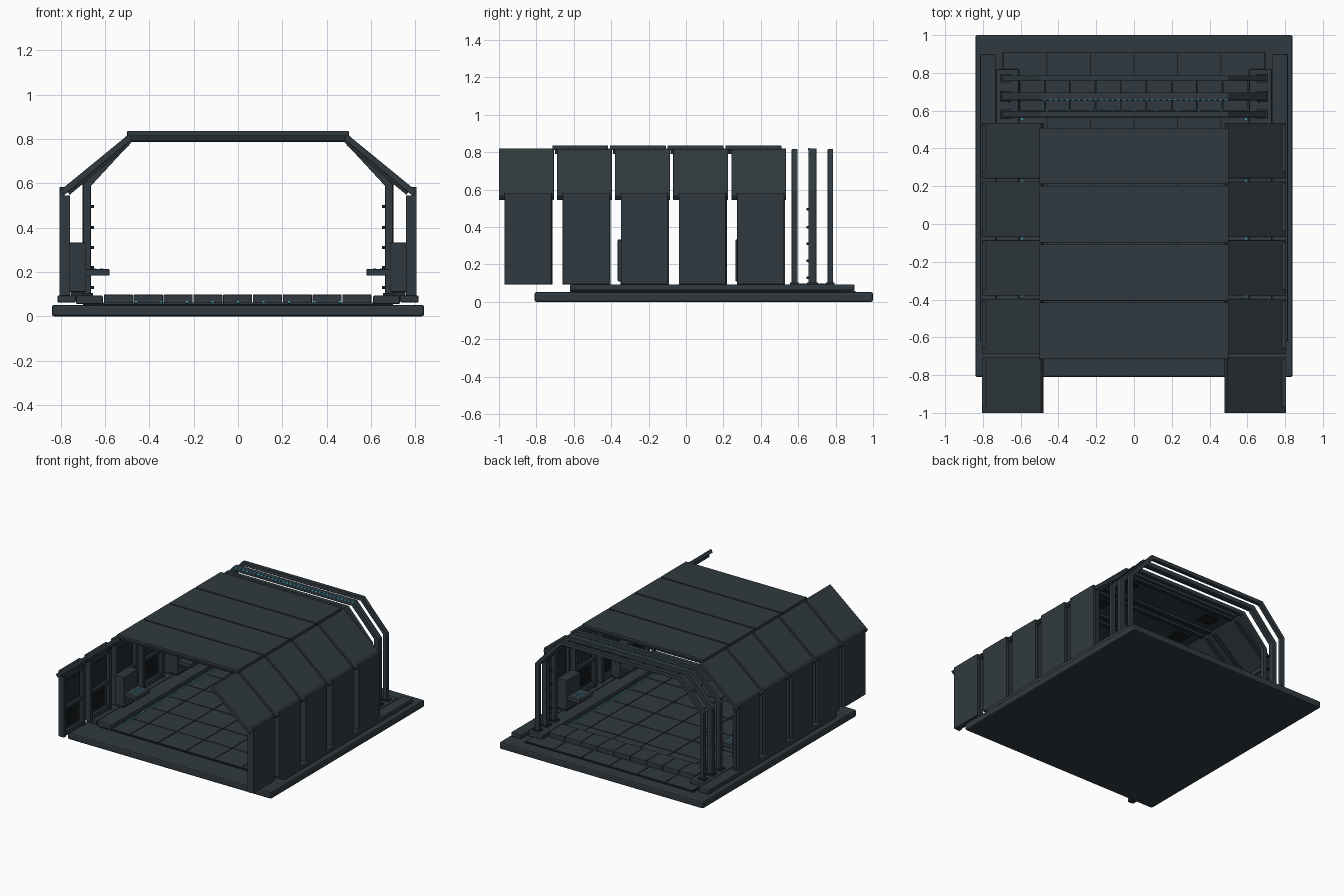
import bpy, bmesh
from mathutils import Vector

cube = bpy.data.objects.get("Cube")
if cube:
    bpy.data.objects.remove(cube, do_unlink=True)


def material(name, rgb):
    m = bpy.data.materials.new(name)
    m.use_nodes = True
    m.diffuse_color = (*rgb, 1)
    m.node_tree.nodes["Principled BSDF"].inputs["Base Color"].default_value = (*rgb, 1)
    return m


SLATE = material("slate metal", (0.030, 0.042, 0.050))
TRIM = material("dark trim", (0.018, 0.025, 0.030))
SEAM = material("black seam", (0.010, 0.013, 0.016))
CYAN = material("cyan light", (0.05, 0.45, 0.60))


def finish(name, bm, mat, bevel=0.0):
    bmesh.ops.recalc_face_normals(bm, faces=bm.faces)
    mesh = bpy.data.meshes.new(name)
    bm.to_mesh(mesh)
    bm.free()
    mesh.materials.append(mat)
    ob = bpy.data.objects.new(name, mesh)
    bpy.context.collection.objects.link(ob)
    if bevel:
        mod = ob.modifiers.new("edge", "BEVEL")
        mod.width = bevel
        mod.segments = 2
    return ob


def boxes(name, spans, mat, bevel=0.0):
    """One object of boxes, each given as (x0, x1, y0, y1, z0, z1)."""
    bm = bmesh.new()
    for x0, x1, y0, y1, z0, z1 in spans:
        verts = bmesh.ops.create_cube(bm, size=1)["verts"]
        bmesh.ops.scale(bm, vec=(x1 - x0, y1 - y0, z1 - z0), verts=verts)
        mid = Vector((x0 + x1, y0 + y1, z0 + z1)) / 2
        bmesh.ops.translate(bm, vec=mid, verts=verts)
    return finish(name, bm, mat, bevel)


def both(name, spans, mat, bevel=0.0):
    """Left-hand boxes and their mirror images."""
    boxes("left_" + name, spans, mat, bevel)
    boxes("right_" + name, [(-b, -a, *rest) for a, b, *rest in spans], mat, bevel)


def prism(name, profile, y0, y1, mat, bevel=0.0):
    """Extrude an x-z profile along y."""
    bm = bmesh.new()
    face = bm.faces.new([bm.verts.new((x, y0, z)) for x, z in profile])
    moved = bmesh.ops.extrude_face_region(bm, geom=[face])["geom"]
    verts = [v for v in moved if isinstance(v, bmesh.types.BMVert)]
    bmesh.ops.translate(bm, vec=(0, y1 - y0, 0), verts=verts)
    return finish(name, bm, mat, bevel)


# Foundation and floor
boxes("foundation", [(-0.84, 0.84, -0.81, 1, 0, 0.052)], SLATE, 0.01)
boxes("floor_bed", [(-0.70, 0.70, -0.62, 0.91, 0.05, 0.056)], SEAM)
tiles = []
for i in range(6):
    for j in range(7):
        x, y = -0.69 + i * 0.23, -0.615 + j * 0.2175
        tiles.append((x + 0.003, x + 0.227, y + 0.003, y + 0.2145, 0.052, 0.062))
boxes("floor_tiles", tiles, SLATE)

# Raised side plinths with floor lights
both("plinth", [(0.61, 0.73, -0.62, 0.82, 0.055, 0.094),
                (0.732, 0.815, -0.62, 0.90, 0.062, 0.094)], SLATE, 0.006)
both("floor_lights", [(0.588, 0.596, -0.55 + i * 0.0275, -0.538 + i * 0.0275, 0.06, 0.066)
                      for i in range(41)], CYAN)

# Rear threshold in segments
boxes("rear_threshold", [(-0.605 + i * 0.1345, -0.474 + i * 0.1345, 0.60, 0.76, 0.056, 0.098)
                         for i in range(9)], SLATE, 0.003)
boxes("threshold_lights", [(i * 0.115 - 0.005, i * 0.115 + 0.005, 0.595, 0.6, 0.062, 0.068)
                           for i in range(-4, 5)], CYAN)

# Five bays: wall panels, inner frames, louvres and sloped eaves
for n in range(5):
    y0 = -0.97 + n * 0.311
    y1 = y0 + 0.25
    bay = f"{n + 1}"
    both("wall_panel_" + bay, [(0.783, 0.806, y0, y1, 0.094, 0.583)], SLATE, 0.003)
    both("wall_frame_" + bay, [(0.758, 0.785, y0, y0 + 0.025, 0.094, 0.545),
                               (0.758, 0.785, y1 - 0.025, y1 + 0.006, 0.094, 0.545),
                               (0.765, 0.785, y0 + 0.025, y1 - 0.025, 0.094, 0.125),
                               (0.765, 0.785, y0 + 0.025, y1 - 0.025, 0.29, 0.31),
                               (0.765, 0.785, y0 + 0.025, y1 - 0.025, 0.515, 0.545)], SLATE)
    both("wall_louvres_" + bay, [(0.772, 0.785, y0 + 0.06, y1 - 0.06, 0.15 + k * 0.022,
                                  0.162 + k * 0.022) for k in range(6)], SEAM)
    both("wall_inset_" + bay, [(0.776, 0.785, y0 + 0.04, y1 - 0.04, 0.33, 0.495)], TRIM)
    e0 = -1 + n * 0.3105
    eave = [(0.492, 0.822), (0.805, 0.566), (0.788, 0.544), (0.478, 0.799)]
    rib = [(0.50, 0.785), (0.77, 0.562), (0.76, 0.548), (0.49, 0.772)]
    for side, s in (("left", 1), ("right", -1)):
        prism(f"{side}_eave_{bay}", [(s * x, z) for x, z in eave], e0, e0 + 0.293, SLATE, 0.002)
        for k, off in enumerate((0.02, 0.248)):
            prism(f"{side}_eave_rib_{bay}_{k + 1}", [(s * x, z) for x, z in rib],
                  e0 + off, e0 + off + 0.025, TRIM)

# Four flat roof panels with ribs beneath
for n in range(4):
    y0 = -0.715 + n * 0.3085
    boxes(f"roof_panel_{n + 1}", [(-0.5, 0.5, y0, y0 + 0.299, 0.813, 0.836)], SLATE, 0.003)
    boxes(f"roof_ribs_{n + 1}", [(-0.48, 0.48, y0 + a, y0 + a + 0.03, 0.792, 0.814)
                                 for a in (0.015, 0.25)], TRIM)
    boxes(f"ceiling_plates_{n + 1}", [(x - 0.06, x + 0.06, y0 + 0.1, y0 + 0.2, 0.805, 0.814)
                                      for x in (-0.36, 0.36)], SEAM)

# Three open rear arches
for n, (y0, y1, grow) in enumerate(((0.565, 0.597, 0), (0.655, 0.697, 0.004), (0.757, 0.787, 0))):
    half = [(0.697 + grow, 0.09), (0.697 + grow, 0.597), (0.497, 0.817 + grow)]
    inner = [(0.48, 0.787), (0.664, 0.588), (0.664, 0.09)]
    outline = half + [(-x, z) for x, z in reversed(half)]
    outline += [(-x, z) for x, z in reversed(inner)] + inner
    prism(f"rear_arch_{n + 1}", outline, y0, y1, SLATE, 0.003)
    both(f"arch_foot_{n + 1}", [(0.655, 0.71, y0 - 0.008, y1 + 0.008, 0.09, 0.105)], TRIM)

# Middle arch lights and guide pegs
boxes("arch_lights", [(-0.48 + i * 0.03, -0.465 + i * 0.03, 0.653, 0.660, 0.812, 0.824)
                      for i in range(33)], CYAN)
both("guide_pegs", [(0.650, 0.668, 0.643, 0.66, z - 0.007, z + 0.007)
                    for z in (0.13, 0.22, 0.31, 0.40, 0.495)], SEAM)

# Wall consoles with shelf desks
for n, y in enumerate((-0.365, 0.265)):
    both(f"console_{n + 1}", [(0.685, 0.76, y, y + 0.165, 0.11, 0.333)], SLATE, 0.004)
    both(f"console_base_{n + 1}", [(0.70, 0.755, y + 0.015, y + 0.15, 0.09, 0.112)], TRIM)
    both(f"console_shelf_{n + 1}", [(0.58, 0.69, y + 0.005, y + 0.16, 0.183, 0.213)], SLATE, 0.004)
    both(f"console_keys_{n + 1}", [(x, x + 0.012, y + 0.04 + k * 0.025, y + 0.052 + k * 0.025,
                                    0.211, 0.216) for k in range(4) for x in (0.61, 0.64)], CYAN)
